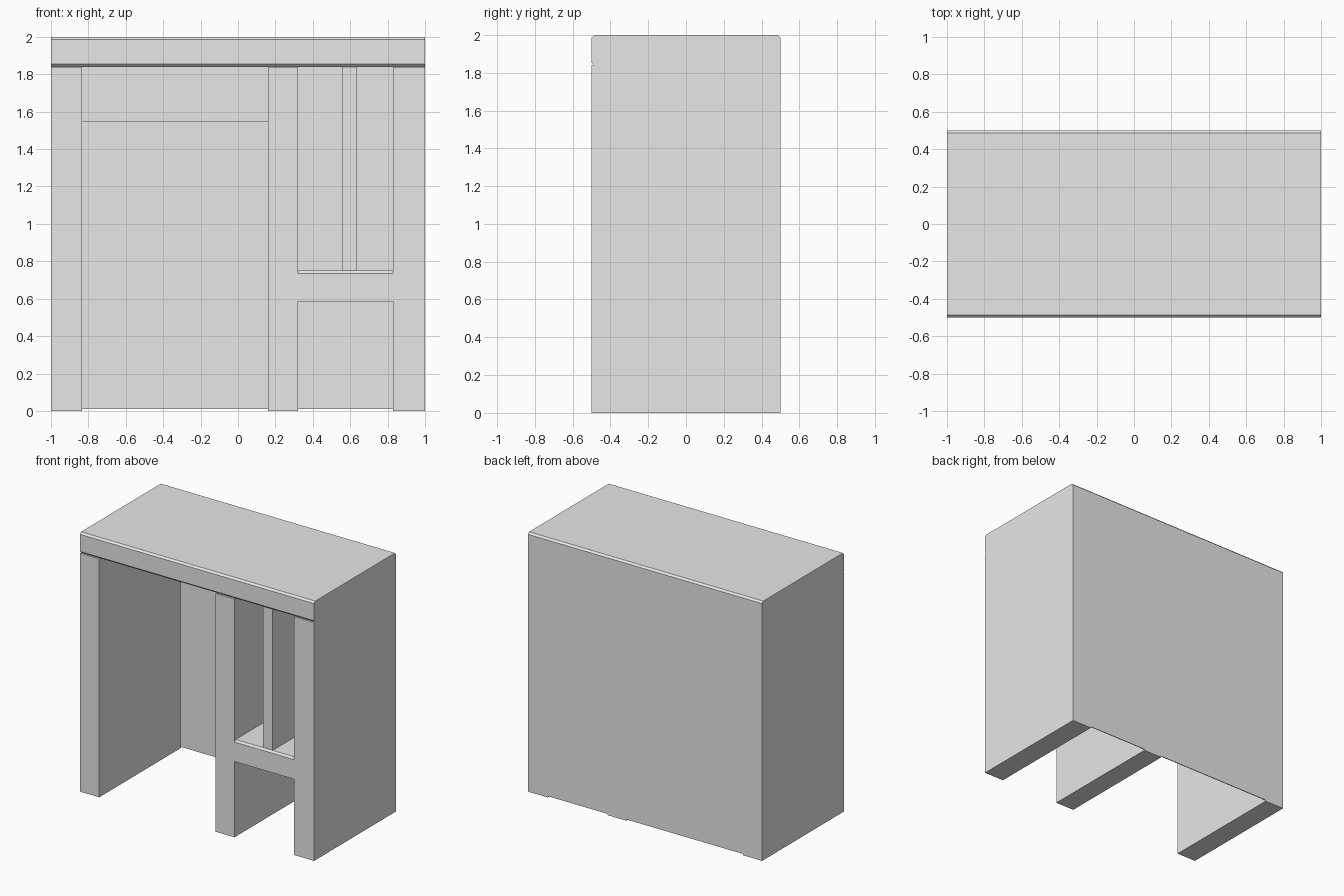
import bpy
import bmesh

# Remove the default object only
cube = bpy.data.objects.get("Cube")
if cube:
    bpy.data.objects.remove(cube, do_unlink=True)

# Single plain colour
grey = bpy.data.materials.new("plain_grey")
grey.use_nodes = True
colour = (0.8, 0.8, 0.8, 1.0)
grey.diffuse_color = colour
grey.node_tree.nodes["Principled BSDF"].inputs["Base Color"].default_value = colour

HALF = 0.5       # half depth
UNDER = 1.84     # underside of the top
CUT = 0.014      # chamfer size


def extrude_profile(name, profile, x0, x1):
    """Extrude a (y, z) profile along x."""
    bm = bmesh.new()
    face = bm.faces.new([bm.verts.new((x0, y, z)) for y, z in profile])
    geom = bmesh.ops.extrude_face_region(bm, geom=[face])["geom"]
    moved = [v for v in geom if isinstance(v, bmesh.types.BMVert)]
    bmesh.ops.translate(bm, verts=moved, vec=(x1 - x0, 0, 0))
    bmesh.ops.recalc_face_normals(bm, faces=bm.faces)
    mesh = bpy.data.meshes.new(name)
    bm.to_mesh(mesh)
    bm.free()
    mesh.materials.append(grey)
    obj = bpy.data.objects.new(name, mesh)
    bpy.context.scene.collection.objects.link(obj)
    return obj


def board(name, x0, x1, y0, y1, z0, z1):
    return extrude_profile(name, [(y0, z0), (y1, z0), (y1, z1), (y0, z1)], x0, x1)


# Top slab, chamfered on its long edges, leaving a groove at the front
extrude_profile("desk_top", [
    (-HALF + CUT, UNDER), (HALF, UNDER), (HALF, 2 - CUT), (HALF - CUT, 2),
    (-HALF + CUT, 2), (-HALF, 2 - CUT), (-HALF, UNDER + CUT)], -1, 1)

# Three full-depth uprights
for name, x0, x1 in (("right_side_panel", -1, -0.835),
                     ("middle_panel", 0.16, 0.32),
                     ("left_side_panel", 0.83, 1)):
    board(name, x0, x1, -HALF, HALF, 0, UNDER)

# Shelf with a chamfered front edge, and the divider standing on it
extrude_profile("shelf", [
    (-HALF, 0.585), (HALF, 0.585), (HALF, 0.75),
    (-HALF + CUT, 0.75), (-HALF, 0.75 - CUT)], 0.32, 0.83)
board("divider", 0.555, 0.636, -HALF + CUT, HALF, 0.75, UNDER)

# Thin back panels closing each bay, and the rear rail of the knee space
for name, x0, x1 in (("knee_space_back", -0.835, 0.16),
                     ("compartment_back", 0.32, 0.83)):
    board(name, x0, x1, HALF - 0.006, HALF, 0.01, UNDER)
board("rear_rail", -0.835, 0.16, 0.33, HALF - 0.006, 1.545, UNDER)
